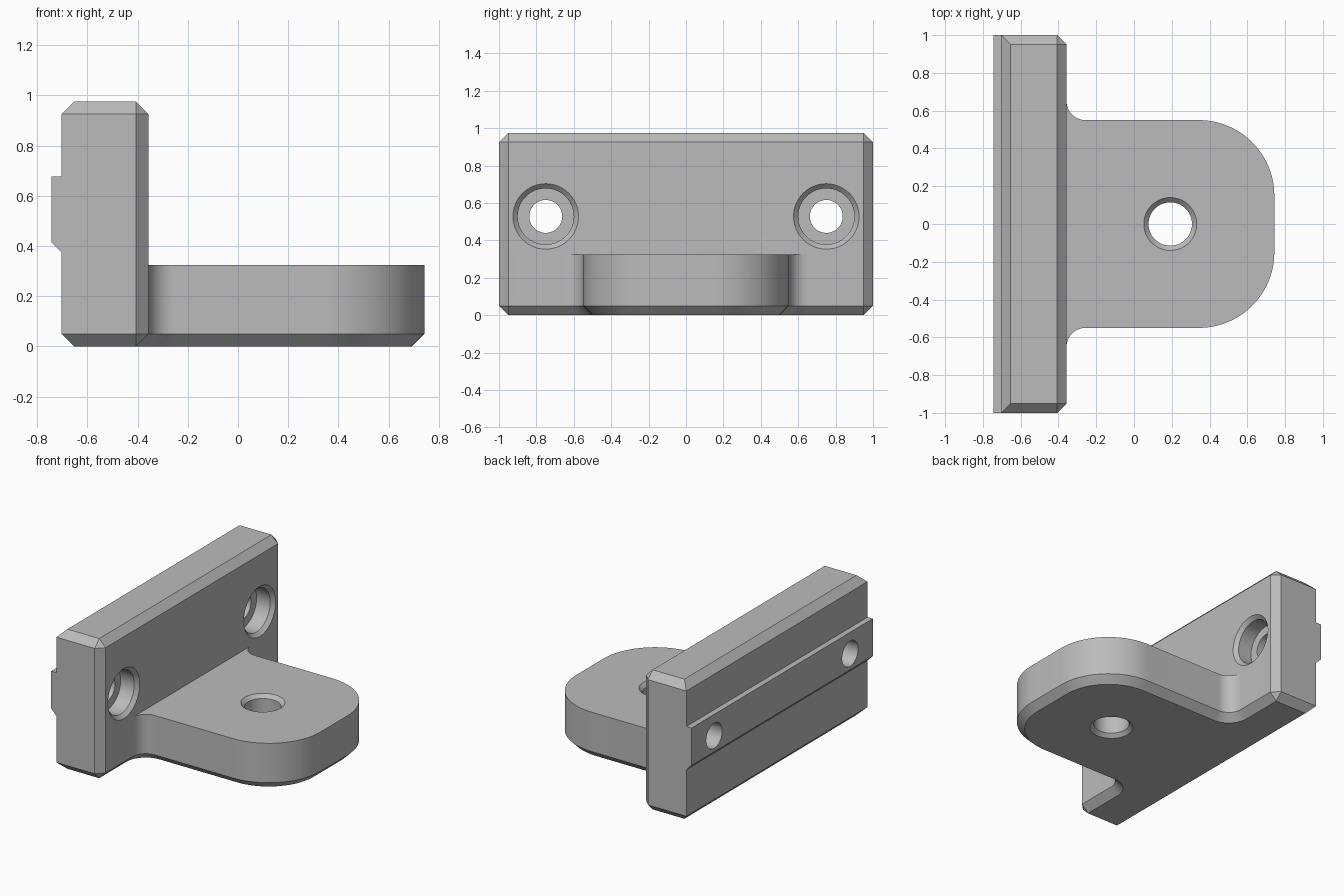
import bpy, bmesh
from math import sin, cos, pi, radians
from mathutils import Matrix, Vector

if "Cube" in bpy.data.objects:
    bpy.data.objects.remove(bpy.data.objects["Cube"])

grey = bpy.data.materials.new("plain grey")
grey.use_nodes = True
grey.diffuse_color = (0.5, 0.5, 0.5, 1)
grey.node_tree.nodes["Principled BSDF"].inputs["Base Color"].default_value = (0.5, 0.5, 0.5, 1)

BACK, FACE, TIP = -0.703, -0.357, 0.743   # x of plate back, plate face, tab tip
CHAMFER = 0.05
HALF_TAB, FILLET, CORNER = 0.55, 0.1, 0.4


def arc(cx, cy, r, start, end, steps):
    angles = [radians(start + (end - start) * i / steps) for i in range(steps + 1)]
    return [(cx + r * cos(a), cy + r * sin(a)) for a in angles]


def bridge(bm, low, high):
    for i in range(len(low)):
        j = (i + 1) % len(low)
        bm.faces.new((low[i], low[j], high[j], high[i]))


def finish(bm, name):
    bmesh.ops.remove_doubles(bm, verts=bm.verts, dist=0.0001)
    bmesh.ops.recalc_face_normals(bm, faces=bm.faces)
    mesh = bpy.data.meshes.new(name)
    bm.to_mesh(mesh)
    bm.free()
    mesh.materials.append(grey)
    obj = bpy.data.objects.new(name, mesh)
    bpy.context.collection.objects.link(obj)
    return obj


def loft(name, rings):
    """Closed solid through a stack of 3D rings."""
    bm = bmesh.new()
    loops = [[bm.verts.new(p) for p in ring] for ring in rings]
    for low, high in zip(loops, loops[1:]):
        bridge(bm, low, high)
    bm.faces.new(loops[0])
    bm.faces.new(loops[-1])
    return finish(bm, name)


def turned(name, profile, location, axis):
    """Round cutter from (radius, height) pairs along an axis."""
    turn = Matrix.Translation(location) @ Vector((0, 0, 1)).rotation_difference(axis).to_matrix().to_4x4()
    rings = [[turn @ Vector((x, y, h)) for x, y in arc(0, 0, r, 0, 360, 64)[:-1]] for r, h in profile]
    return loft(name, rings)


def outline(inset):
    """Plan of plate and tab, shrunk by inset, from back right to back left."""
    half = [(BACK + inset, -1 + inset), (FACE - CHAMFER, -1 + inset), (FACE - inset, -1 + CHAMFER)]
    half += arc(FACE + FILLET, -HALF_TAB - FILLET, FILLET + inset, 180, 90, 12)
    half += arc(TIP - CORNER, CORNER - HALF_TAB, CORNER - inset, -90, 0, 24)
    return half + [(x, -y) for x, y in reversed(half)]


# Plate and tab in one body
bm = bmesh.new()


def ring(inset, z, plate_only=False):
    pts = outline(inset)
    if plate_only:
        pts = pts[:4] + pts[-4:]
    return [bm.verts.new((x, y, z)) for x, y in pts]


foot, base, deck = ring(CHAMFER, 0), ring(0, CHAMFER), ring(0, 0.325)
shoulder, top = ring(0, 0.925, True), ring(CHAMFER, 0.975, True)
bm.faces.new(foot)
bridge(bm, foot, base)
bridge(bm, base, deck)
bm.faces.new(deck[3:-3])
bridge(bm, deck[:4] + deck[-4:], shoulder)
bridge(bm, shoulder, top)
bm.faces.new(top)
body = finish(bm, "mounting_bracket")

# Locating rail on the back of the plate
section = [(-TIP, 0.677), (-TIP, 0.415), (BACK, 0.375), (BACK + 0.05, 0.375), (BACK + 0.05, 0.677)]
rail = loft("back_rail", [[(x, y, z) for x, z in section] for y in (-1, 1)])

# Hole cutters: two counterbored screw holes and one chamfered tab hole
bore = [(0.088, -0.6), (0.088, -0.13), (0.15, -0.13), (0.15, -0.025), (0.175, 0), (0.175, 0.1)]
cutters = [turned("screw_hole_cutter", bore, (FACE, side * 0.75, 0.528), Vector((1, 0, 0)))
           for side in (-1, 1)]
pin = [(0.14, -0.1), (0.14, 0), (0.115, 0.025), (0.115, 0.3), (0.14, 0.325), (0.14, 0.5)]
cutters.append(turned("tab_hole_cutter", pin, (0.192, 0, 0), Vector((0, 0, 1))))

# Join the rail, cut the holes, then drop the helpers
bpy.context.view_layer.objects.active = body
for tool, operation in [(rail, 'UNION')] + [(c, 'DIFFERENCE') for c in cutters]:
    tool.hide_render = True
    mod = body.modifiers.new(tool.name, 'BOOLEAN')
    mod.object, mod.operation, mod.solver = tool, operation, 'EXACT'
    bpy.ops.object.modifier_apply(modifier=mod.name)
    bpy.data.objects.remove(tool)

bpy.ops.object.select_all(action='DESELECT')
body.select_set(True)
bpy.ops.object.shade_smooth_by_angle(angle=radians(30))
